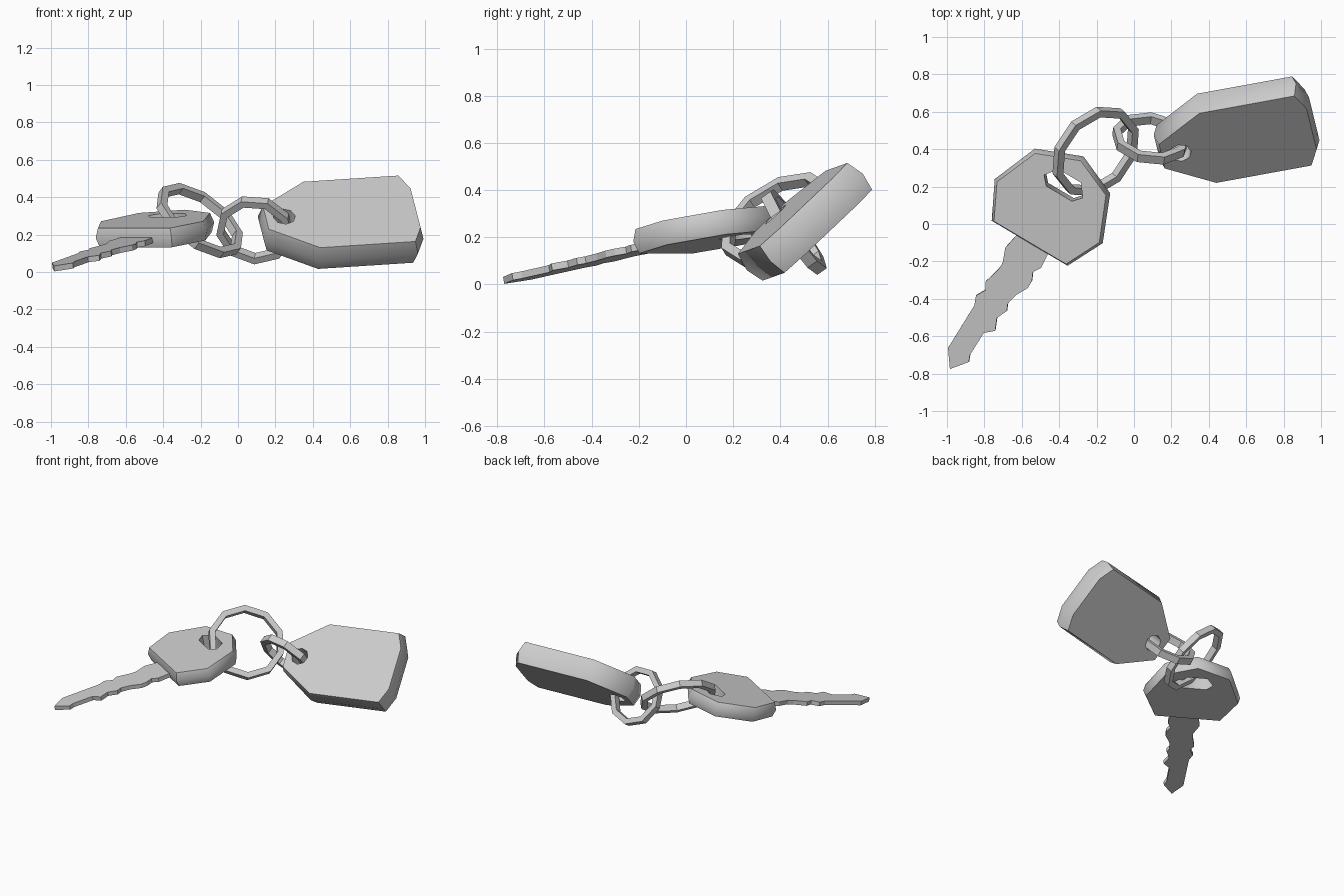
import bpy, bmesh, math
from mathutils import Vector, Matrix

cube = bpy.data.objects.get("Cube")
if cube:
    bpy.data.objects.remove(cube, do_unlink=True)

# One plain grey for everything
grey = bpy.data.materials.new("plain_grey")
grey.use_nodes = True
colour = (0.6, 0.6, 0.6, 1)
grey.diffuse_color = colour
grey.node_tree.nodes["Principled BSDF"].inputs["Base Color"].default_value = colour


def frame(u, v, n, origin):
    """Matrix that places local x, y, z along u, v, n at origin."""
    m = Matrix((u, v, n)).transposed().to_4x4()
    m.translation = origin
    return m


def finish(name, bm, matrix, smooth=False):
    bm.transform(matrix)
    bmesh.ops.recalc_face_normals(bm, faces=bm.faces)
    mesh = bpy.data.meshes.new(name)
    bm.to_mesh(mesh)
    bm.free()
    mesh.materials.append(grey)
    obj = bpy.data.objects.new(name, mesh)
    bpy.context.collection.objects.link(obj)
    if smooth:
        bpy.ops.object.select_all(action='DESELECT')
        obj.select_set(True)
        bpy.context.view_layer.objects.active = obj
        bpy.ops.object.shade_smooth_by_angle(angle=math.radians(60))


def stack(bm, levels):
    """Join equal loops of points into a wall; return the end loops' edges."""
    rows = [[bm.verts.new(p) for p in level] for level in levels]
    for a, b in zip(rows, rows[1:]):
        for i in range(len(a)):
            bm.faces.new((a[i - 1], a[i], b[i], b[i - 1]))
    return [[bm.edges.get((r[i - 1], r[i])) for i in range(len(r))]
            for r in (rows[0], rows[-1])]


def slab(name, outline, top, depth, matrix, bulge=0, hole=None):
    """Flat plate with an optional rounded rim and a hole."""
    bm = bmesh.new()
    pts = [Vector(p) for p in outline]
    mid = sum(pts, Vector((0, 0))) / len(pts)
    levels = [[(*p, top) for p in pts], [(*p, top - depth) for p in pts]]
    if bulge:
        wide = [p + (p - mid).normalized() * bulge for p in pts]
        levels.insert(1, [(*p, top - depth / 2) for p in wide])
    caps = stack(bm, levels)
    if hole:
        inner = stack(bm, [[(*p, z) for p in hole] for z in (top, top - depth)])
        caps = [a + b for a, b in zip(caps, inner)]
    for edges in caps:
        bmesh.ops.triangle_fill(bm, edges=edges, use_beauty=True)
    finish(name, bm, matrix, bool(bulge))


def ring(name, centre, normal, start, sides, outer, width, height):
    """Faceted band of square section; one corner points along start."""
    n = Vector(normal).normalized()
    u = Vector(start)
    u = (u - n * u.dot(n)).normalized()
    bm = bmesh.new()
    section = [(outer, height / 2), (outer, -height / 2),
               (outer - width, -height / 2), (outer - width, height / 2)]
    rows = []
    for i in range(sides):
        a = math.tau * i / sides
        rows.append([bm.verts.new((r * math.cos(a), r * math.sin(a), z)) for r, z in section])
    for i in range(sides):
        a, b = rows[i - 1], rows[i]
        for j in range(4):
            bm.faces.new((a[j - 1], a[j], b[j], b[j - 1]))
    finish(name, bm, frame(u, n.cross(u), n, centre))


def mirrored(half, axis_point=None):
    """Right-hand points, then the same points mirrored in x, in reverse."""
    return half + ([axis_point] if axis_point else []) + [(-x, y) for x, y in reversed(half)]


# Tag: x runs across the tag, y along its length from the wide end's shoulder
tag_u = Vector((0.982, 0.179, 0.064))
tag_n = Vector((0.076, -0.676, 0.733)).normalized()
tag_v = tag_n.cross(tag_u)
tag_frame = frame(tag_v, tag_u, tag_n, Vector((0.44, 0.22, 0.13)) + tag_v * 0.26)
slab("key_tag",
     mirrored([(0.09, -0.25), (0.26, 0), (0.26, 0.518), (0.153, 0.565)]),
     0, 0.155, tag_frame, 0.022,
     [(0.06 * math.cos(i * math.tau / 8), -0.15 + 0.06 * math.sin(i * math.tau / 8))
      for i in range(8)])

# Key: x runs across the key, y along it from blade to head
key_frame = frame((0.86, -0.51, 0), (0.51, 0.86, 0.19), (-0.095, -0.16, 0.98),
                  (-0.556, -0.1, 0.235))
slab("key_head",
     mirrored([(0.224, 0), (0.318, 0.19), (0.22, 0.425)], (0.01, 0.515)),
     0, 0.105, key_frame, 0.018,
     mirrored([(0.08, 0.305), (0.12, 0.35), (0.07, 0.415)]))

# Toothed blade, left edge down to the tip and back up the right edge
left_edge = [(-.08, .06), (-.08, 0), (-.1, -.1), (-.07, -.18), (-.073, -.22), (-.098, -.31),
             (-.076, -.35), (-.104, -.4), (-.085, -.45), (-.09, -.717), (-.024, -.809)]
right_edge = [(.044, -.725), (.03, -.69), (.034, -.55), (.08, -.51), (.053, -.446),
              (.08, -.386), (.064, -.353), (.078, -.29), (.114, -.223), (.113, -.18),
              (.093, -.136), (.119, -.096), (.113, 0), (.113, .06)]
slab("key_blade", left_edge + right_edge, -0.05, 0.03, key_frame)

# Two linked rings
ring("key_ring", (-0.205, 0.388, 0.275), (0.53, -0.46, 0.71), (0.02, 0.235, 0.145),
     10, 0.266, 0.042, 0.045)
ring("tag_ring", (0.09, 0.457, 0.225), (0.12, 0.81, 0.57), (0, 0.57, -0.81),
     9, 0.208, 0.04, 0.05)
